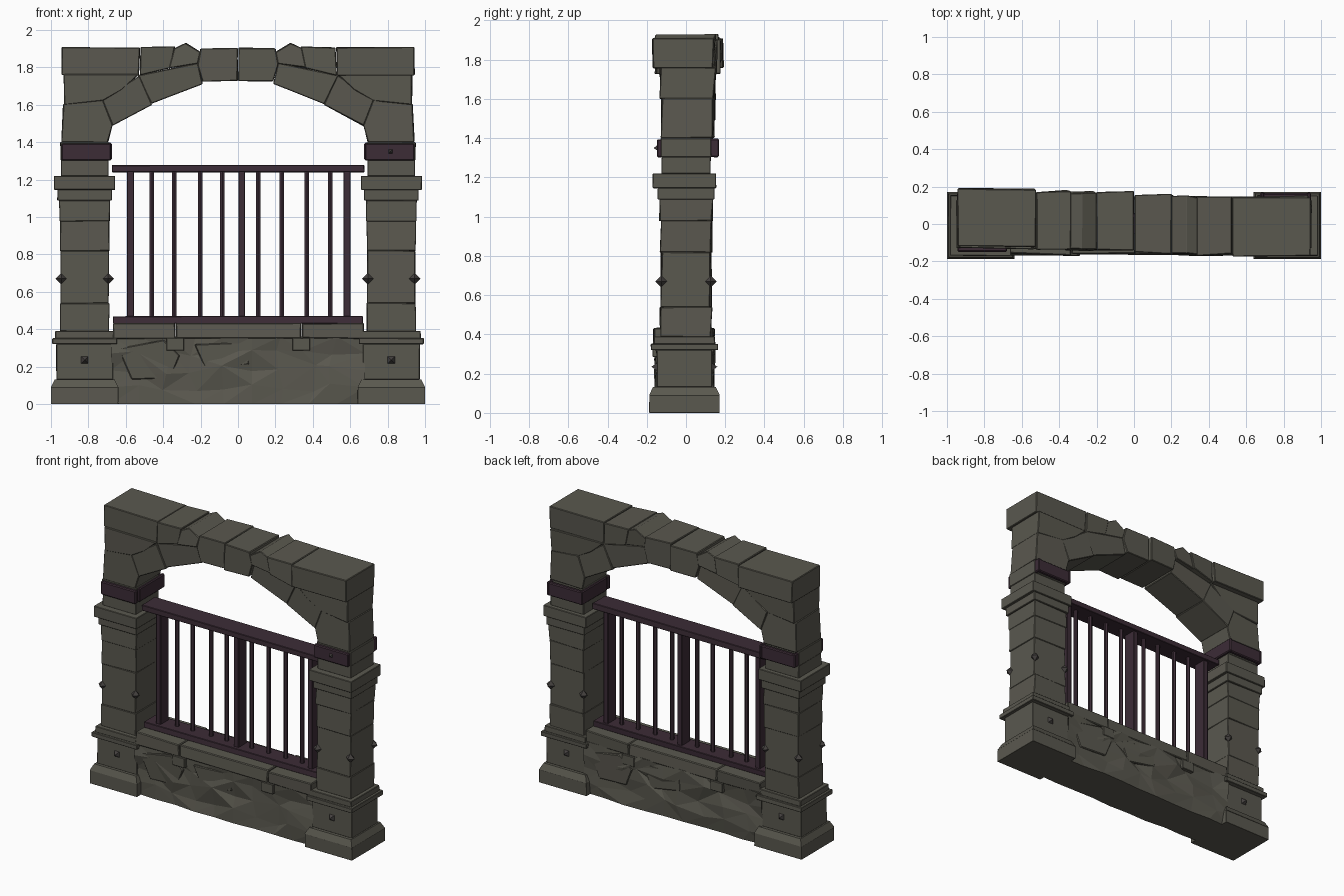
import bpy, bmesh, math, random
from mathutils import Vector, Matrix

if "Cube" in bpy.data.objects:
    bpy.data.objects.remove(bpy.data.objects["Cube"])

random.seed(4)


def material(name, col):
    m = bpy.data.materials.new(name)
    m.diffuse_color = (*col, 1)
    m.use_nodes = True
    m.node_tree.nodes["Principled BSDF"].inputs["Base Color"].default_value = m.diffuse_color
    return m


STONE = material("grey stone", (0.102, 0.098, 0.078))
WOOD = material("dark plum metal", (0.045, 0.025, 0.037))
IRON = material("dark iron", (0.058, 0.052, 0.050))


def finish(name, bm, mat):
    bmesh.ops.recalc_face_normals(bm, faces=bm.faces[:])
    me = bpy.data.meshes.new(name)
    bm.to_mesh(me)
    bm.free()
    me.materials.append(mat)
    ob = bpy.data.objects.new(name, me)
    bpy.context.collection.objects.link(ob)


def prism(name, pts, y0, y1, mat=STONE, jit=0.0, bev=0.004):
    """Extrude an x-z outline from y0 to y1, roughen and chamfer it."""
    bm = bmesh.new()
    front = [bm.verts.new((x, y0, z)) for x, z in pts]
    back = [bm.verts.new((x, y1, z)) for x, z in pts]
    bm.faces.new(front)
    bm.faces.new(back[::-1])
    for i in range(len(pts)):
        j = (i + 1) % len(pts)
        bm.faces.new((front[i], back[i], back[j], front[j]))
    for v in bm.verts:
        v.co += Vector([random.uniform(-jit, jit) * s for s in (.5, 1.6, .5)])
    bmesh.ops.recalc_face_normals(bm, faces=bm.faces[:])
    bmesh.ops.bevel(bm, geom=bm.edges[:], offset=bev, segments=1, affect='EDGES')
    finish(name, bm, mat)


def box(name, cx, hw, cy, hd, z0, z1, mat=STONE, jit=0.0, bev=0.003):
    """Chamfered block from centre and half sizes."""
    pts = [(cx - hw, z0), (cx + hw, z0), (cx + hw, z1), (cx - hw, z1)]
    prism(name, pts, cy - hd, cy + hd, mat, jit, bev)


def stud(name, loc, r, flip=0.0):
    """Small faceted diamond stud."""
    bm = bmesh.new()
    bmesh.ops.create_uvsphere(bm, u_segments=4, v_segments=2, radius=r)
    bmesh.ops.rotate(bm, verts=bm.verts[:], matrix=Matrix.Rotation(flip, 3, 'Y'))
    bmesh.ops.translate(bm, verts=bm.verts[:], vec=loc)
    finish(name, bm, IRON)


# Columns: stacked courses (name, half width, top height)
courses = [("plinth", .18, .09), ("plinth_slope", .18, .132), ("base_upper", .152, .322),
           ("base_ledge", .173, .352), ("base_ledge_top", .157, .39),
           ("shaft_a", .131, .54), ("shaft_b", .129, .82), ("shaft_c", .131, .98),
           ("shaft_d", .135, 1.09), ("capital_neck", .146, 1.147), ("capital", .163, 1.22),
           ("pier_neck", .127, 1.305), ("band_core", .130, 1.4)]
for side, tag in ((-1, "left"), (1, "right")):
    cx = side * .82
    z0 = 0
    for nm, hw, z1 in courses:
        cy = -.008 if hw > .15 else 0
        if nm == "plinth_slope":
            bm = bmesh.new()
            bmesh.ops.create_cone(bm, cap_ends=True, segments=4, radius1=hw * 2 ** .5,
                                  radius2=.16 * 2 ** .5, depth=z1 - z0)
            bmesh.ops.rotate(bm, verts=bm.verts[:], matrix=Matrix.Rotation(math.pi / 4, 3, 'Z'))
            bmesh.ops.translate(bm, verts=bm.verts[:], vec=(cx, cy, (z0 + z1) / 2))
            finish(f"{tag}_{nm}", bm, STONE)
        else:
            jit = .004 if "shaft" in nm else .001
            hd = hw - (.012 if nm == "base_upper" else .002)
            box(f"{tag}_{nm}", cx, hw, cy, hd, max(z0 - .002, 0), z1, STONE, jit, .001 if nm == "plinth" else .003)
        z0 = z1
    bx = side * .811
    for s in (-1, 1):
        # plum band plates
        box(f"{tag}_band_plate_y", bx, .133, .008 + s * .143, .014, 1.302, 1.393, WOOD, 0, .006)
        box(f"{tag}_band_plate_x", bx + s * .125, .011, .03, .138, 1.303, 1.397, WOOD, 0, .006)
        # studs on base faces and shaft corners
        stud(f"{tag}_base_stud", (cx, -.008 + s * .137, .235), .031, math.pi / 4)
        for t in (-1, 1):
            stud(f"{tag}_corner_stud", (cx + s * .125, t * .125, .67), .031)
stud("band_stud", (.815, -.145, 1.35), .02, math.pi / 4)

# Arch stones: one half as outlines, mirrored; each half swings slightly in depth
arch = {
    "springer": [(.943, 1.40), (.695, 1.40), (.67, 1.49), (.725, 1.627), (.935, 1.605)],
    "haunch": [(.93, 1.6), (.72, 1.62), (.62, 1.68), (.53, 1.762), (.93, 1.762)],
    "lower_voussoir": [(.727, 1.627), (.672, 1.487), (.458, 1.601), (.528, 1.758)],
    "upper_voussoir": [(.462, 1.605), (.188, 1.712), (.215, 1.826), (.535, 1.758)],
    "top_block": [(.943, 1.757), (.53, 1.757), (.525, 1.907), (.943, 1.907)],
    "outer_fill": [(.527, 1.757), (.36, 1.797), (.335, 1.912), (.522, 1.907)],
    "inner_fill": [(.367, 1.797), (.215, 1.82), (.2, 1.88), (.28, 1.93), (.34, 1.903)],
    "keystone": [(.189, 1.725), (.002, 1.728), (.002, 1.905), (.201, 1.90), (.218, 1.815)],
}
for side, tag in ((-1, "left"), (1, "right")):
    for nm, pts in arch.items():
        mx = side * sum(p[0] for p in pts) / len(pts)
        mz = sum(p[1] for p in pts) / len(pts)
        hd = .155 if mz > 1.78 else .138 if mz > 1.6 else .132
        cy = .007 - .03 * mx + random.uniform(-.008, .008)
        if mz < 1.72:
            cy = .008
        prism(f"{tag}_{nm}", [(side * x, z) for x, z in pts], cy - hd, cy + hd, STONE, .005, .004)

# Low wall: rough faceted rubble on both faces
bm = bmesh.new()
NX, NZ = 9, 4
sheets = []
for y in (-.15, .135):
    g = []
    for i in range(NX + 1):
        col = []
        for k in range(NZ + 1):
            loose = 1 if 0 < k < NZ and 0 < i < NX else 0
            x = -.68 + 1.36 * i / NX + loose * random.uniform(-.055, .055)
            z = .36 * k / NZ + loose * random.uniform(-.03, .03)
            col.append(bm.verts.new((x, y + random.uniform(-.015, .015), z)))
        g.append(col)
    for i in range(NX):
        for k in range(NZ):
            a, b, c, d = g[i][k], g[i + 1][k], g[i + 1][k + 1], g[i][k + 1]
            split = ((a, b, c), (a, c, d)) if random.random() < .5 else ((a, b, d), (b, c, d))
            for t in split:
                bm.faces.new(t)
    sheets.append(g)
f, b = sheets
for k in (0, NZ):
    for i in range(NX):
        bm.faces.new((f[i][k], f[i + 1][k], b[i + 1][k], b[i][k]))
finish("low_wall_rubble", bm, STONE)

# Larger stones lying nearly flush in the rubble
for pts in ([(-.57, .13), (-.36, .14), (-.31, .26), (-.40, .34), (-.64, .30)],
            [(-.17, .17), (.06, .21), (.05, .33), (-.23, .32)]):
    prism("rubble_stone_front", pts, -.157, -.10, STONE, .006, .005)
    prism("rubble_stone_back", [(-x, z) for x, z in pts], .10, .142, STONE, .006, .005)

# Coping and corbels
for x, hw in ((-.503, .167), (.003, .336), (.508, .167)):
    box("coping_stone", x, hw, -.01, .152, .35, .432, STONE, .005, .005)
for x in (-.335, .338):
    for s in (-1, 1):
        box("corbel", x, .047, -.01 + s * .128, .032, .285, .352)

# Railing
box("top_rail", 0, .675, -.012, .072, 1.24, 1.278, WOOD, .003)
box("bottom_rail", 0, .668, -.008, .065, .43, .47, WOOD, .002)
for x in (-.575, .02, .583):
    box("rail_post", x, .018, -.003, .045, .46, 1.25, WOOD, 0, .003)
for x in (-.46, -.342, -.203, -.083, .108, .235, .368, .492):
    bm = bmesh.new()
    bmesh.ops.create_cone(bm, cap_ends=True, segments=6, radius1=.014, radius2=.014, depth=.79)
    bmesh.ops.translate(bm, verts=bm.verts[:], vec=(x, -.003, .855))
    finish("baluster", bm, WOOD)
